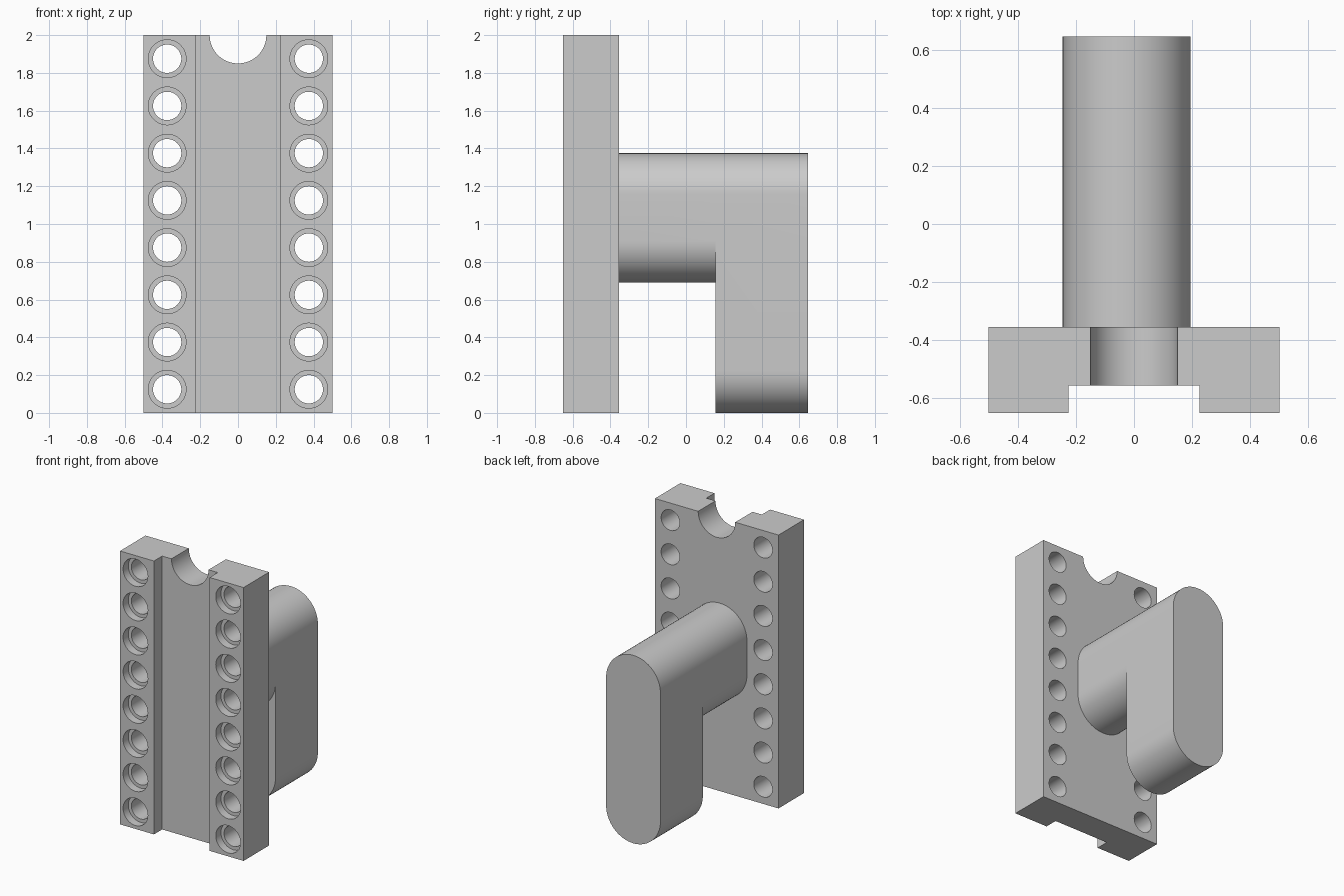
import bpy
import bmesh
from math import cos, sin, pi

if "Cube" in bpy.data.objects:
    bpy.data.objects.remove(bpy.data.objects["Cube"], do_unlink=True)

FRONT, BACK = -0.65, 0.645
PLATE_BACK, CHANNEL = -0.355, -0.555
HEIGHT = 2.0

grey = bpy.data.materials.new("grey")
grey.use_nodes = True
colour = (0.6, 0.6, 0.6, 1)
grey.diffuse_color = colour
grey.node_tree.nodes["Principled BSDF"].inputs["Base Color"].default_value = colour


def make_object(name, bm):
    bmesh.ops.recalc_face_normals(bm, faces=bm.faces[:])
    mesh = bpy.data.meshes.new(name)
    bm.to_mesh(mesh)
    bm.free()
    mesh.materials.append(grey)
    obj = bpy.data.objects.new(name, mesh)
    bpy.context.collection.objects.link(obj)
    return obj


def select_only(obj):
    bpy.ops.object.select_all(action="DESELECT")
    obj.select_set(True)
    bpy.context.view_layer.objects.active = obj


def ring(bm, y, points):
    return [bm.verts.new((x, y, z)) for x, z in points]


def bridge(bm, a, b):
    for i in range(len(a)):
        j = (i + 1) % len(a)
        bm.faces.new((a[i], a[j], b[j], b[i]))


def arc(cx, cz, r, start, sweep, n):
    return [(cx + r * cos(start + sweep * i / n), cz + r * sin(start + sweep * i / n))
            for i in range(n + 1)]


def stepped_pin(bm, cx, cz, steps, n=48):
    """Round cutter along y, given as (y, radius) steps."""
    rings = [ring(bm, y, arc(cx, cz, r, 0, 2 * pi, n)[:-1]) for y, r in steps]
    for a, b in zip(rings, rings[1:]):
        bridge(bm, a, b)
    bm.faces.new(rings[0])
    bm.faces.new(rings[-1])


# Mounting plate: channelled section extruded upward
bm = bmesh.new()
half, slot = 0.5, 0.225
section = [(-half, FRONT), (-slot, FRONT), (-slot, CHANNEL), (slot, CHANNEL),
           (slot, FRONT), (half, FRONT), (half, PLATE_BACK), (-half, PLATE_BACK)]
low = [bm.verts.new((x, y, 0)) for x, y in section]
high = [bm.verts.new((x, y, HEIGHT)) for x, y in section]
bridge(bm, low, high)
bm.faces.new(low)
bm.faces.new(high)
plate = make_object("mounting_plate", bm)

# Counterbored holes and the round top notch
bm = bmesh.new()
bore_floor = FRONT + 0.06
for side in (-1, 1):
    for i in range(8):
        stepped_pin(bm, side * 0.375, 0.125 + 0.25 * i,
                    [(FRONT - 0.1, 0.1), (bore_floor, 0.1),
                     (bore_floor, 0.075), (PLATE_BACK + 0.1, 0.075)])
stepped_pin(bm, 0, HEIGHT, [(FRONT - 0.1, 0.15), (PLATE_BACK + 0.1, 0.15)], 64)
cutter = make_object("hole_cutter", bm)
cutter.hide_render = True
cut = plate.modifiers.new("holes", "BOOLEAN")
cut.operation = "DIFFERENCE"
cut.solver = "EXACT"
cut.object = cutter
select_only(plate)
bpy.ops.object.modifier_apply(modifier=cut.name)
bpy.data.objects.remove(cutter, do_unlink=True)

# Hook arm: rounded bar running back, then dropping to the ground
bm = bmesh.new()
N, R, CX = 32, 0.22, -0.025
TOP, UNDER, DROP = 1.375, 0.69, 0.155
top_arc = arc(CX, TOP - R, R, 0, pi, N)
under_arc = arc(CX, UNDER + R, R, pi, pi, N)
foot_arc = arc(CX, R, R, pi, pi, N)
tall = top_arc + [under_arc[0]] + foot_arc + [under_arc[-1]]

root = ring(bm, PLATE_BACK, top_arc + under_arc)
top_mid, under_mid, foot_mid = (ring(bm, DROP, p) for p in (top_arc, under_arc, foot_arc))
end = ring(bm, BACK, tall)
bridge(bm, root, top_mid + under_mid)
bridge(bm, top_mid + [under_mid[0]] + foot_mid + [under_mid[-1]], end)
for i in range(N):
    bm.faces.new((under_mid[i], under_mid[i + 1], foot_mid[i + 1], foot_mid[i]))
bm.faces.new(root)
bm.faces.new(end)
arm = make_object("hook_arm", bm)

for obj in (plate, arm):
    select_only(obj)
    bpy.ops.object.shade_smooth_by_angle(angle=pi / 6)
